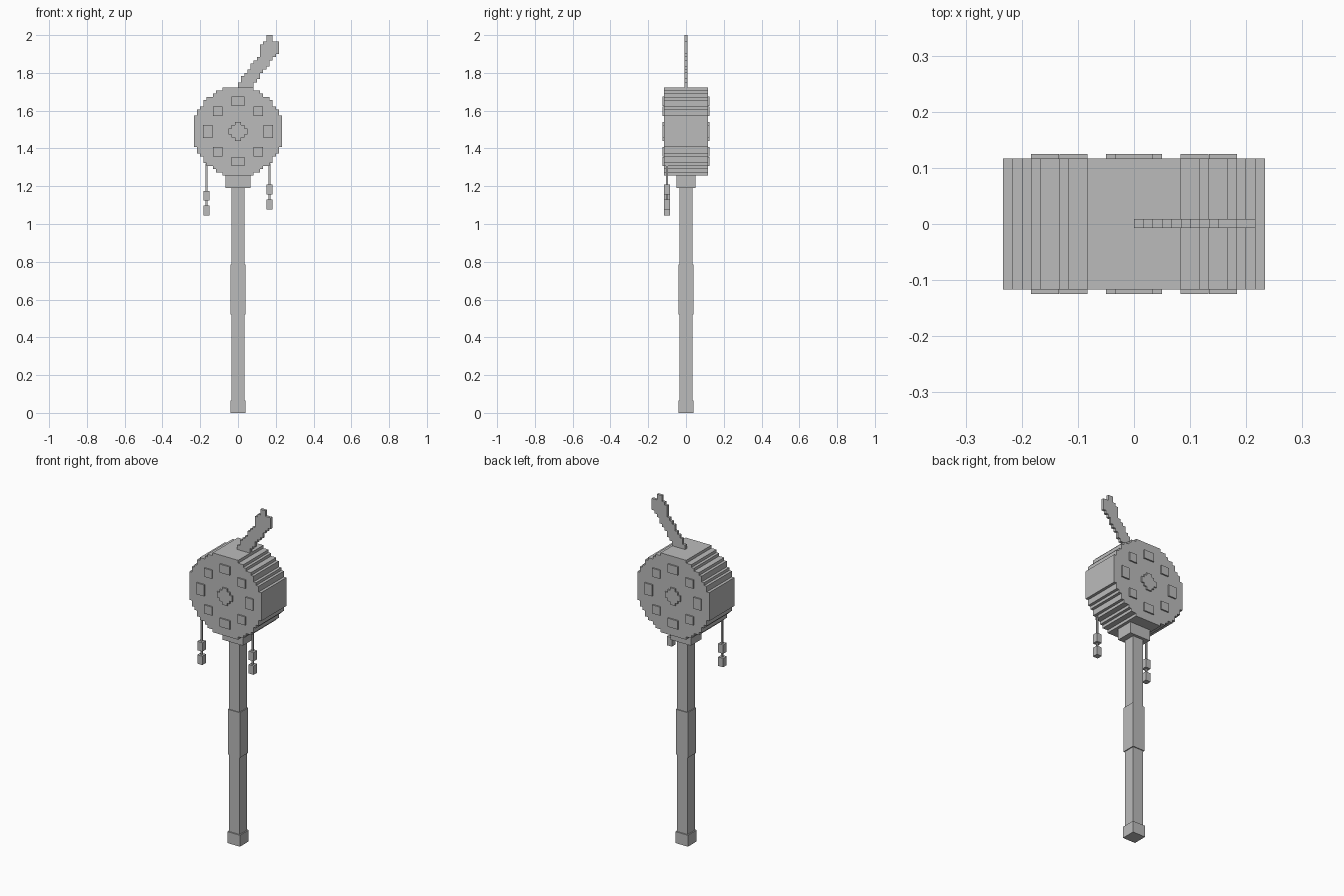
import bpy, bmesh
from mathutils import Matrix

if "Cube" in bpy.data.objects:
    bpy.data.objects.remove(bpy.data.objects["Cube"], do_unlink=True)

U = 1 / 60          # stepped-block unit
HUB = 1.49          # height of the drum centre

grey = bpy.data.materials.new("plain grey")
grey.use_nodes = True
grey.diffuse_color = (0.5, 0.5, 0.5, 1)
grey.node_tree.nodes["Principled BSDF"].inputs["Base Color"].default_value = (0.5, 0.5, 0.5, 1)


def finish(name, bm):
    bmesh.ops.recalc_face_normals(bm, faces=bm.faces)
    mesh = bpy.data.meshes.new(name)
    bm.to_mesh(mesh)
    bm.free()
    mesh.materials.append(grey)
    obj = bpy.data.objects.new(name, mesh)
    bpy.context.collection.objects.link(obj)
    return obj


def box(name, centre, size):
    bm = bmesh.new()
    bmesh.ops.create_cube(bm, size=1, matrix=Matrix.Translation(centre) @ Matrix.Diagonal((*size, 1)))
    return finish(name, bm)


def stepped_plate(name, rows, z0, y0, y1):
    """Extrude a stair-stepped outline; rows are (left, right) from the bottom up."""
    left, right = [], []
    for i, (a, b) in enumerate(rows):
        for side, x in ((left, a), (right, b)):
            if side and side[-1][0] == x:
                side[-1] = (x, i + 1)
            else:
                side += [(x, i), (x, i + 1)]
    bm = bmesh.new()
    verts = [bm.verts.new((x * U, y0, z0 + z * U)) for x, z in right + left[::-1]]
    face = bm.faces.new(verts)
    out = bmesh.ops.extrude_face_region(bm, geom=[face])
    new = [v for v in out["geom"] if isinstance(v, bmesh.types.BMVert)]
    bmesh.ops.translate(bm, verts=new, vec=(0, y1 - y0, 0))
    return finish(name, bm)


def disc_rows(half):
    """Mirror half-widths, listed from the middle outward, into full rows."""
    return [(-w, w) for w in half[::-1] + half]


# Drum body
profile = [14] * 5 + [13] * 2 + [12] + [11] * 2 + [10, 8, 7, 5]
stepped_plate("drum", disc_rows(profile), HUB - 14 * U, -0.117, 0.117)

# Raised rosette and studs on both drum faces
for side, s in (("front", -1), ("back", 1)):
    y0, y1 = sorted((s * 0.115, s * 0.125))
    stepped_plate(side + "_rosette", disc_rows([3, 2, 1]), HUB - 3 * U, y0, y1)
    for i in (-1, 0, 1):
        for k in (-1, 0, 1):
            if i or k:
                reach = 0.108 if i and k else 0.159
                size = (0.05 if i else 0.067, 0.01, 0.05 if k else 0.067)
                box(side + "_stud", (i * reach, s * 0.12, HUB + k * reach), size)

# Handle, grip, foot and collar
box("handle", (0, 0, 0.6), (0.068, 0.068, 1.19))
box("grip", (0, 0, 0.653), (0.078, 0.078, 0.265))
box("foot", (0, 0, 0.033), (0.082, 0.082, 0.067))
box("collar", (0, 0, 1.225), (0.133, 0.1, 0.067))

# Hanging cords with two beads each
for side, x, top in (("right", -0.167, 1.175), ("left", 0.167, 1.207)):
    low = top - 0.13
    box(side + "_cord", (x, -0.1, (low + 1.33) / 2), (0.01, 0.01, 1.33 - low - 0.02))
    for name, z in (("upper", top - 0.025), ("lower", low + 0.026)):
        box(f"{side}_{name}_bead", (x, -0.1, z), (0.033, 0.033, 0.052))

# Thin stepped feather on top
lefts = [0, 0, 1, 1, 2, 3, 4, 4, 5, 6, 7, 7, 7, 7, 8, 9, 9]
rights = [5, 5, 6, 7, 7, 8, 9, 10, 10, 11, 12, 13, 13, 13, 13, 11, 11]
stepped_plate("feather", list(zip(lefts, rights)), 2 - 17 * U, -0.007, 0.009)
